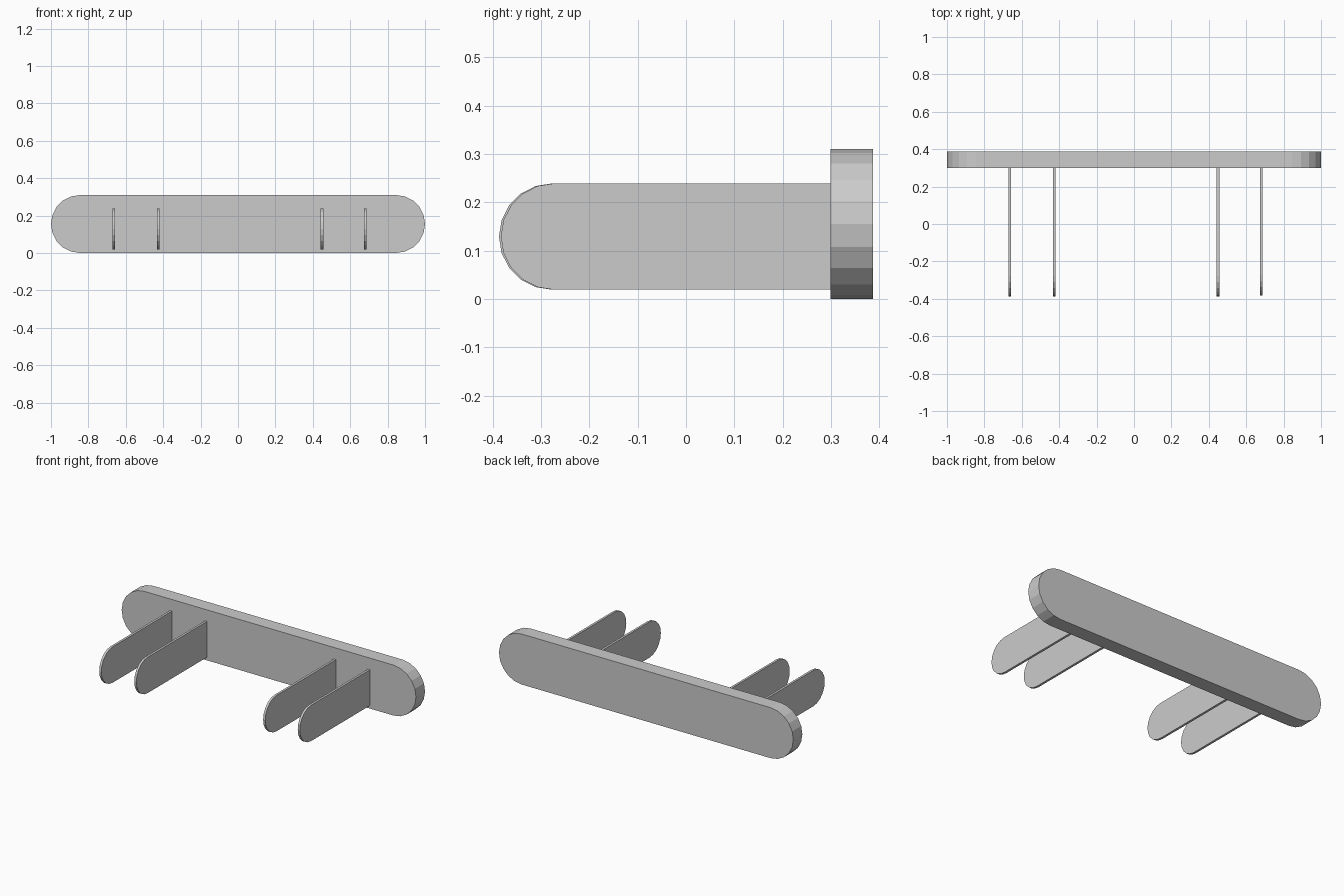
import bpy, bmesh
from math import sin, cos, pi
from mathutils import Vector

if "Cube" in bpy.data.objects:
    bpy.data.objects.remove(bpy.data.objects["Cube"])

STEPS = 10  # facets per half-round end


def half_round(cx, cz, r, start):
    """Points of a half circle, counter-clockwise from the start angle."""
    return [(cx + r * cos(start + pi * i / STEPS), cz + r * sin(start + pi * i / STEPS))
            for i in range(STEPS + 1)]


def extrude_profile(name, points, offset):
    """Flat-shaded solid from a planar outline pushed along an offset."""
    bm = bmesh.new()
    face = bm.faces.new([bm.verts.new(p) for p in points])
    result = bmesh.ops.extrude_face_region(bm, geom=[face], use_keep_orig=True)
    moved = [g for g in result["geom"] if isinstance(g, bmesh.types.BMVert)]
    bmesh.ops.translate(bm, verts=moved, vec=Vector(offset))
    bmesh.ops.recalc_face_normals(bm, faces=bm.faces)
    mesh = bpy.data.meshes.new(name)
    bm.to_mesh(mesh)
    bm.free()
    obj = bpy.data.objects.new(name, mesh)
    bpy.context.collection.objects.link(obj)
    return obj


# Backboard: long slab with two rounded ends
R = 0.155
FRONT, BACK = 0.299, 0.387
outline = half_round(1 - R, R, R, -pi / 2) + half_round(-1 + R, R, R, pi / 2)
extrude_profile("backboard", [(x, FRONT, z) for x, z in outline], (0, BACK - FRONT, 0))

# Four thin upright prongs with rounded front tips
PRONG_R, PRONG_Z, THICK = 0.11, 0.129, 0.014
prongs = [("left_outer_prong", -0.665, -0.387), ("left_inner_prong", -0.427, -0.387),
          ("right_inner_prong", 0.449, -0.387), ("right_outer_prong", 0.681, -0.383)]
for name, x, tip in prongs:
    side = half_round(tip + PRONG_R, PRONG_Z, PRONG_R, pi / 2)
    side += [(FRONT, PRONG_Z - PRONG_R), (FRONT, PRONG_Z + PRONG_R)]
    extrude_profile(name, [(x - THICK / 2, y, z) for y, z in side], (THICK, 0, 0))
